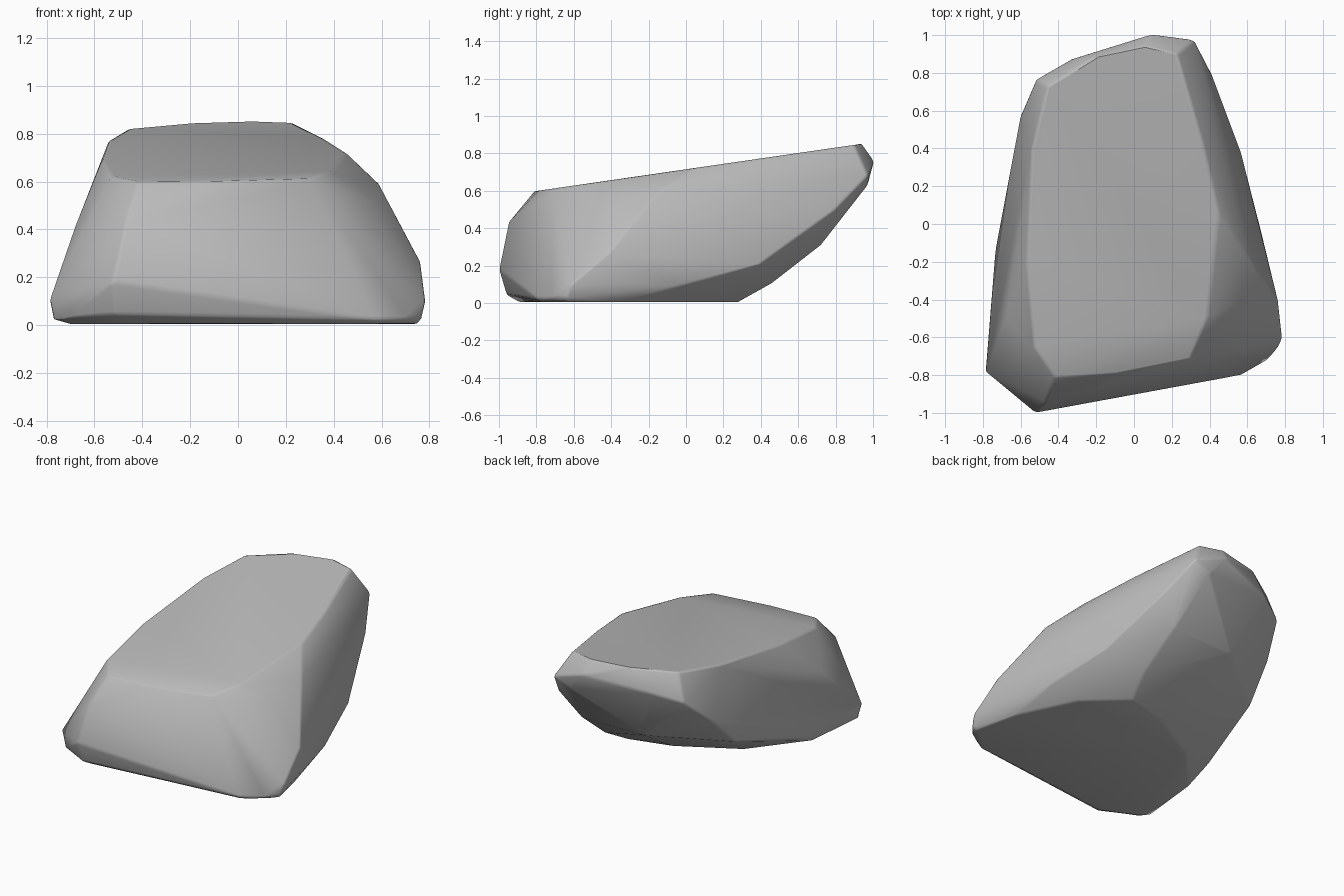
import bpy
import bmesh
import math

default_cube = bpy.data.objects.get("Cube")
if default_cube:
    bpy.data.objects.remove(default_cube, do_unlink=True)


def make_material(name, color):
    material = bpy.data.materials.new(name)
    material.use_nodes = True
    material.diffuse_color = color
    material.node_tree.nodes["Principled BSDF"].inputs["Base Color"].default_value = color
    return material


def hull_object(name, rings, material):
    """Wrap a faceted solid around a stack of contour rings."""
    bm = bmesh.new()
    for ring in rings:
        for point in ring:
            bm.verts.new(point)
    hull = bmesh.ops.convex_hull(bm, input=bm.verts)
    unused = {item for item in hull["geom_interior"] + hull["geom_unused"]
              if isinstance(item, bmesh.types.BMVert)}
    bmesh.ops.delete(bm, geom=list(unused), context="VERTS")
    bmesh.ops.recalc_face_normals(bm, faces=bm.faces)
    mesh = bpy.data.meshes.new(name)
    bm.to_mesh(mesh)
    bm.free()
    mesh.materials.append(material)
    boulder = bpy.data.objects.new(name, mesh)
    bpy.context.collection.objects.link(boulder)
    return boulder


def on_ground(x, y):
    """Place a contour point on the flat base."""
    return (x, y, 0.005)


def sloped_top(x, y):
    """Place a contour point on the tilted upper face."""
    return (x, y, 0.715 + 0.145 * y)


# Flat footprint on the ground
footprint = [on_ground(x, y) for x, y in (
    (-.7, -.78), (-.48, -.89), (.57, -.78), (.75, -.63),
    (.69, -.35), (.5, .05), (.25, .28), (-.05, .2), (-.43, -.01))]

# Low front and left edge, just above the ground
toe = [(-.77, -.76, .025), (-.72, -.83, .025), (-.51, -.96, .045),
       (.57, -.8, .025), (.71, -.72, .025), (.77, -.64, .03),
       (-.72, -.33, .02)]

# Widest contour, low at the front and right, high at the back
girth = [
    (-.785, -.77, .1), (-.52, -1, .18), (.785, -.61, .1), (.765, -.42, .26),
    (.665, 0, .1), (.56, .4, .21), (.41, .8, .5), (.32, .975, .68),
    (.09, 1.005, .76), (-.33, .875, .7), (-.52, .765, .64),
    (-.6, .58, .47), (-.635, .37, .26), (-.735, -.15, .11)]

# Undercut slope below the back
belly = [(.3, .45, .1), (-.08, .37, .1), (.28, .72, .31), (-.18, .71, .31),
         (.2, .97, .63)]

# Shoulders just under the upper rim
shoulders = [(-.47, -.95, .43), (-.68, -.5, .41), (.59, -.15, .59),
             (.49, .15, .66), (.57, -.41, .52), (.45, -.67, .45)]

# Rim of the tilted upper face
rim = [sloped_top(x, y) for x, y in (
    (-.42, -.81), (-.1, -.79), (.3, -.71), (.39, -.49), (.45, .05),
    (.36, .45), (.23, .9), (.07, .94), (-.22, .88), (-.46, .73),
    (-.54, .4), (-.57, -.2), (-.53, -.65))]

stone_grey = make_material("stone grey", (0.5, 0.5, 0.5, 1))
boulder = hull_object("boulder", [footprint, toe, girth, belly, shoulders, rim], stone_grey)

# Worn edges and smooth shading
bevel = boulder.modifiers.new("worn edges", "BEVEL")
bevel.width = 0.025
bevel.segments = 2
bevel.limit_method = "ANGLE"
bevel.angle_limit = math.radians(20)
bpy.context.view_layer.objects.active = boulder
boulder.select_set(True)
bpy.ops.object.shade_smooth_by_angle(angle=math.radians(60))
